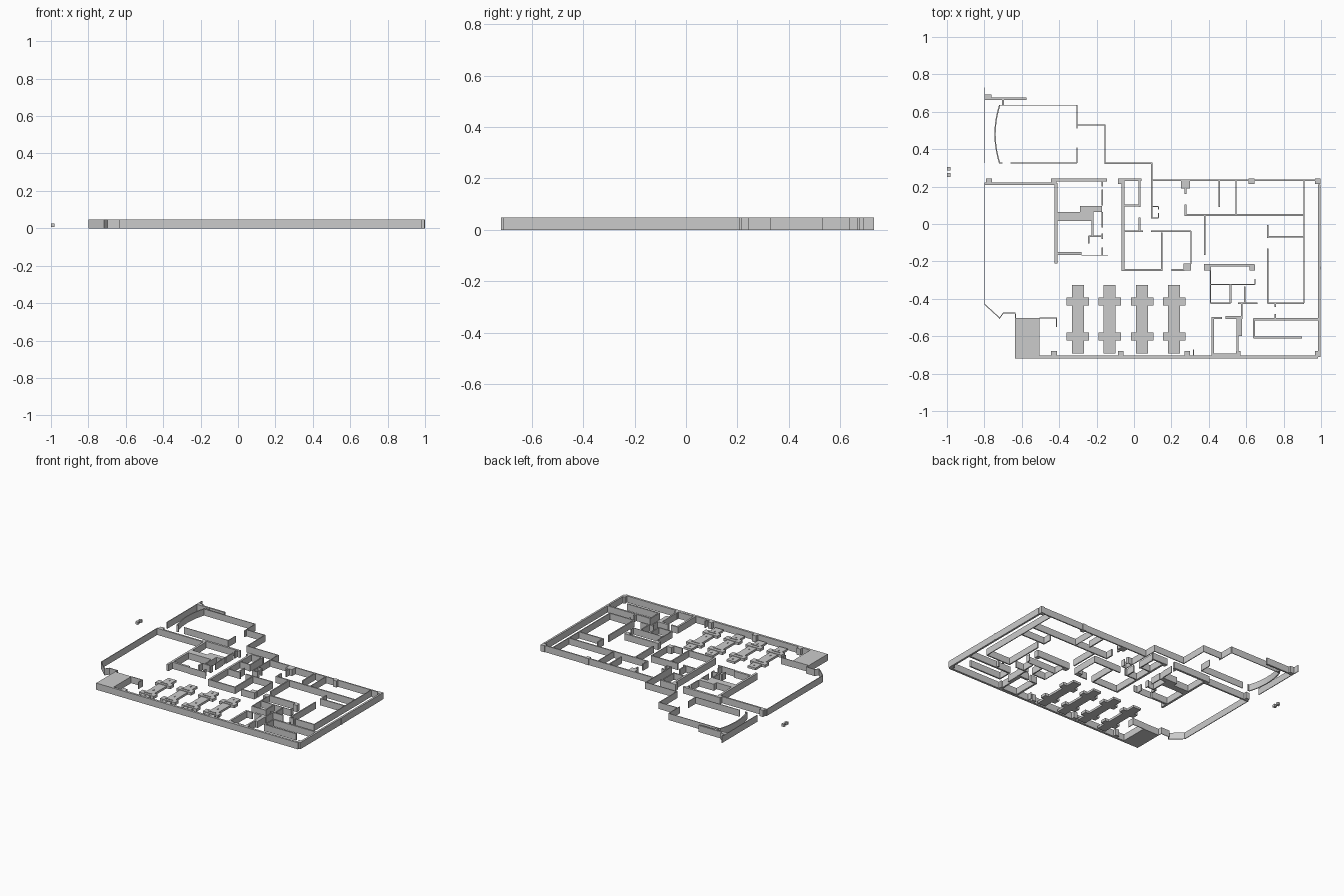
import bpy
import math
from mathutils import Vector

cube = bpy.data.objects.get("Cube")
if cube:
    bpy.data.objects.remove(cube)

# Plan distances are given in hundredths of a unit
UNIT = 0.01
WALL_TOP = 4.8
THIN, MEDIUM, THICK = 0.5, 0.9, 1.6

grey = bpy.data.materials.new("plain grey")
grey.use_nodes = True
grey_value = (0.6, 0.6, 0.6, 1)
grey.diffuse_color = grey_value
grey.node_tree.nodes["Principled BSDF"].inputs["Base Color"].default_value = grey_value


def prism(name, outline, bottom=0, top=WALL_TOP):
    """Extrude a counter-clockwise plan outline upwards."""
    count = len(outline)
    verts = [Vector((x, y, z)) * UNIT for z in (bottom, top) for x, y in outline]
    faces = [list(reversed(range(count))), list(range(count, count + count))]
    for i in range(count):
        j = (i + 1) % count
        faces.append((i, j, j + count, i + count))
    mesh = bpy.data.meshes.new(name)
    mesh.from_pydata(verts, [], faces)
    mesh.materials.append(grey)
    obj = bpy.data.objects.new(name, mesh)
    bpy.context.collection.objects.link(obj)
    return obj


def block(name, west, east, south, north, bottom=0, top=WALL_TOP):
    outline = [(west, south), (east, south), (east, north), (west, north)]
    return prism(name, outline, bottom, top)


def across(name, y, west, east, width=THIN):
    """Wall running along x."""
    return block(name, west, east, y - width / 2, y + width / 2)


def along(name, x, south, north, width=THIN):
    """Wall running along y."""
    return block(name, x - width / 2, x + width / 2, south, north)


def ribbon(name, points, width=THIN):
    """Thin wall following a bent path, with mitred corners."""
    points = [Vector(p) for p in points]
    left, right = [], []
    for i, p in enumerate(points):
        before = (p - points[i - 1]).normalized() if i else None
        after = (points[i + 1] - p).normalized() if i + 1 < len(points) else None
        before, after = before or after, after or before
        tangent = (before + after).normalized()
        side = Vector((-tangent.y, tangent.x)) * width / 2 / max(tangent.dot(after), 0.5)
        left.append(p + side)
        right.append(p - side)
    return prism(name, right + left[::-1])


def column(name, x, y, size=3):
    half = size / 2
    return block(name, x - half, x + half, y - half, y + half)


# Outer shell
along("garage west wall", -79.8, -43, 21.5)
ribbon("angled corner wall", [(-79.8, -43), (-71.8, -50.3), (-70, -47.7), (-63.5, -47.7), (-63.3, -50.3)])
block("corner slab", -63.5, -50.5, -72, -50.3)
ribbon("slab return wall", [(-50.5, -50.3), (-41.5, -50.3), (-41.5, -55)])
across("front wall", -71.2, -51, 98.5, THICK)
along("east wall", 99.1, -70, 21, 1.4)
across("north wall", 23.4, 9.5, 97, MEDIUM)
across("garage north wall", 21.5, -79.8, -42, 1.2)

# Structural columns
for x in (-42.8, -7, 28.5, 98.2):
    column("front column", x, -69.5)
for x in (-77.5, -43, -7, 62.8, 98.2):
    column("north column", x, 22.8)
block("wide north column", 25, 30, 19, 23.5)
column("east wall stud", 99.3, -23.5, 1.6)
along("front wall stub", 31.9, -70.5, -67)

# North annex
along("annex west wall", -79.8, 32.5, 73)
across("annex canopy wall", 67, -79.8, -57.5, 1.2)
block("annex corner column", -79.8, -76.3, 67, 69.2)
along("annex stub", -70, 63.5, 66.5, 1.2)
across("annex north wall", 63.5, -72, -30.5)
across("annex south wall", 32.5, -66, -30.5)
along("annex east wall upper", -30.5, 51, 63.5)
along("annex east wall lower", -30.5, 32.5, 41)
ribbon("curved annex wall", [(-74.3 + 2.5 * (t / 5) ** 2, 48 + 15.5 * t / 5) for t in range(5, -6, -1)], 0.7)
across("annex wall end", 32.5, -72, -70.3)
ribbon("stepped link wall", [(-30.5, 53), (-15.5, 53), (-15.5, 32.5), (9.5, 32.5), (9.5, 3)], 0.6)

# Stair room
across("stair room north wall", 23.6, -43, -14.5, THICK)
along("stair room west wall", -41.8, -21.2, 22, THICK)
across("stair room south wall", -15.8, -41, -28, THICK)
across("stair room thin south wall", -16.7, -28, -14)
for south, north in ((20, 24), (10, 18.5), (-2, 6.5), (-8, -5), (-16.7, -12.5)):
    along("stair room east pier", -16.9, south, north, 0.7)
block("lower stair", -41, -22.5, 1.5, 6.3)
block("upper stair", -29, -17, 6.3, 9.5)
along("stair partition", -22.2, -6.5, 6.3, MEDIUM)
across("closet wall", -6.5, -24.3, -17, MEDIUM)
along("closet end", -24.2, -10.5, -6.5, MEDIUM)

# Central rooms
along("central west wall", -5.9, -25, 23.5, 1.5)
across("central north wall", 23.7, -6, 4, 1.2)
along("washroom east wall", 2.9, 9, 23.5, MEDIUM)
along("washroom lower wall", 2.9, -4, 3.5, MEDIUM)
across("washroom divider", 9.9, -5.5, 3, MEDIUM)
across("washroom south wall", -3.8, -5.5, 4.7, MEDIUM)
across("duct south wall", 3.2, 9.5, 13.2)
across("duct north wall", 9.4, 9.5, 13)
along("duct east wall", 13, 7.8, 9.4)
along("duct east stub", 13, 3.2, 6)
across("meeting north wall", -3.8, 9, 30.5, MEDIUM)
along("meeting east wall", 30.4, -21.5, -3.8)
block("meeting corner column", 26.5, 30.5, -24.8, -21.2)
across("meeting south wall", -24.6, -5.5, 15.3, MEDIUM)
across("meeting south wall end", -24.6, 20, 27, MEDIUM)
along("meeting divider", 14.8, -24.6, -4.5, MEDIUM)

# East offices
across("office corridor wall", 4.8, 27, 91, MEDIUM)
along("office west wall", 27.5, 4.8, 10.5, MEDIUM)
along("office west wall end", 27.5, 16, 20, MEDIUM)
along("office divider", 45.6, 9, 23.5, MEDIUM)
along("second office divider", 54.5, 4.8, 23.5)
along("office east wall", 90.8, -42.3, 23.5, 0.6)
along("corridor wall", 37.8, -16.5, 4.8, MEDIUM)
along("east room upper wall", 71.5, -7.5, -0.5, MEDIUM)
along("east room lower wall", 71.5, -42.3, -13, MEDIUM)
across("east room divider", -6.9, 71.5, 91, MEDIUM)
across("east room south wall", -42.3, 71.5, 91, MEDIUM)

# South service rooms
column("service west column", 39.3, -23.2, 3.5)
column("service east column", 63.2, -23.4)
across("service north wall", -22, 39, 64.5, 1.2)
along("service west wall", 40.9, -42.3, -24)
across("service divider", -32.3, 41, 64.8)
along("service divider end", 64.8, -32.3, -29.5)
along("service partition", 51.6, -42.3, -32.5, MEDIUM)
along("second service partition", 59.2, -42.3, -33.5, MEDIUM)
across("service south wall", -42.3, 40.9, 51.5, MEDIUM)
across("service south wall end", -42.3, 55.5, 66, MEDIUM)
along("service passage wall", 57.6, -50, -42.3, MEDIUM)
along("store west wall", 42.1, -70.5, -49.8, 1.4)
across("store north wall", -50.3, 41.5, 47, 1.2)
across("store north wall end", -50, 49, 58, THICK)
along("store east wall", 55.3, -70.5, -50, 1.2)
block("store thick pier", 55, 57.8, -60, -50)
block("store south pier", 54.5, 57, -70.5, -68)
across("store south wall", -69.8, 42, 55.5, MEDIUM)

# South-east bay
across("bay north wall", -51, 64, 98.5, 1.3)
along("bay west wall", 64.2, -61, -50.5, MEDIUM)
across("bay south wall", -60.8, 64, 89.7, 1.1)
along("bay upper stub", 75.6, -50.5, -48, MEDIUM)
along("bay lower stub", 75.6, -44.5, -42.3, MEDIUM)

# Vehicle lifts
for x in (-30, -13, 4.3, 21.5):
    block("lift platform", x - 3.2, x + 3.2, -69.2, -32.5, 0, 1.6)
    for y in (-41.5, -60.2):
        block("lift crossbar", x - 6, x + 6, y - 2.2, y + 2.2, 0, 2)
        block("lift rail", x - 3, x + 3, y - 0.5, y, 0, 2.4)
    for y in (-35.5, -54, -63.5):
        block("lift peg", x - 0.3, x + 0.3, y - 0.6, y + 0.6, 0, 2)

# Small posts standing apart
for y in (29.5, 26.2):
    block("outlying post", -100, -98, y - 1, y + 1, 0.7, 2.6)
